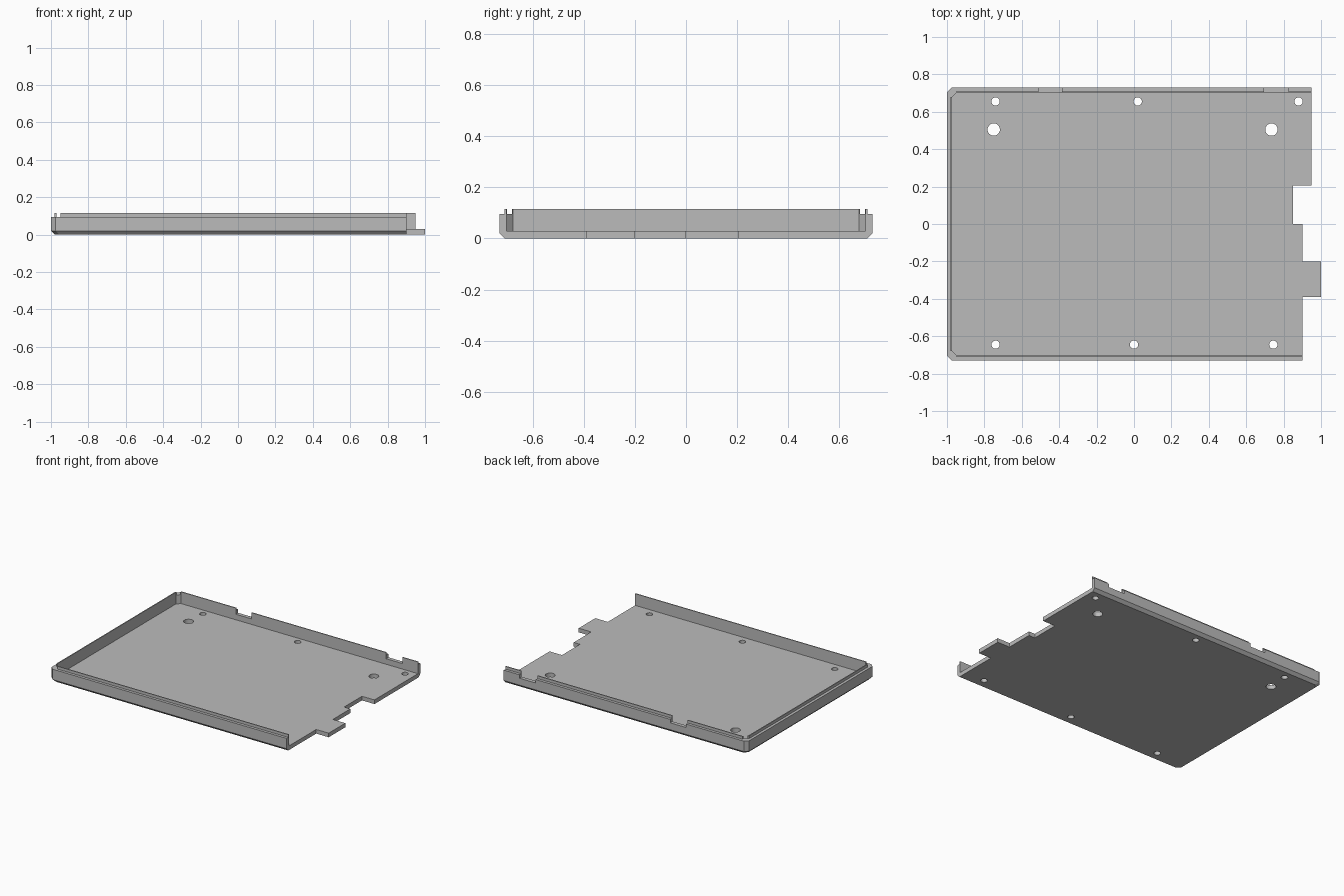
import bpy
import bmesh
import math

cube = bpy.data.objects.get("Cube")
if cube:
    bpy.data.objects.remove(cube, do_unlink=True)

HALF_Y = 0.73
FLOOR, STEP, RIM = 0.03, 0.095, 0.115
CORNER = 0.025

grey = bpy.data.materials.new("plain grey")
grey.use_nodes = True
colour = (0.5, 0.5, 0.5, 1)
grey.diffuse_color = colour
grey.node_tree.nodes["Principled BSDF"].inputs["Base Color"].default_value = colour


def make_object(name, bm):
    bmesh.ops.recalc_face_normals(bm, faces=bm.faces[:])
    mesh = bpy.data.meshes.new(name)
    bm.to_mesh(mesh)
    bm.free()
    mesh.materials.append(grey)
    obj = bpy.data.objects.new(name, mesh)
    bpy.context.collection.objects.link(obj)
    return obj


def prism(bm, outline, z0, z1):
    """Closed vertical prism from a plan outline."""
    low = [bm.verts.new((x, y, z0)) for x, y in outline]
    high = [bm.verts.new((x, y, z1)) for x, y in outline]
    bm.faces.new(low[::-1])
    bm.faces.new(high)
    n = len(outline)
    for i in range(n):
        j = (i + 1) % n
        bm.faces.new((low[i], low[j], high[j], high[i]))


def box(bm, x0, x1, y0, y1, z0, z1):
    prism(bm, [(x0, y0), (x1, y0), (x1, y1), (x0, y1)], z0, z1)


def hole(bm, x, y, radius, sides=32):
    angles = [2 * math.pi * i / sides for i in range(sides)]
    prism(bm, [(x + radius * math.cos(a), y + radius * math.sin(a)) for a in angles],
          -0.1, 0.08)


# Tray: wall profile (inset, height) swept around the three walled sides
bm = bmesh.new()
profile = [(0.02, 0), (0, 0.02), (0, STEP), (0.02, STEP),
           (0.02, RIM), (0.027, RIM), (0.027, FLOOR)]
rings = []
for d, z in profile:
    left, side = -1 + d, HALF_Y - d
    plan = [(1.05, -side), (left + CORNER, -side), (left, -side + CORNER),
            (left, side - CORNER), (left + CORNER, side), (1.05, side)]
    rings.append([bm.verts.new((x, y, z)) for x, y in plan])
for a, b in zip(rings, rings[1:]):
    for i in range(len(a) - 1):
        bm.faces.new((a[i], a[i + 1], b[i + 1], b[i]))
bm.faces.new(rings[0])
bm.faces.new(rings[-1])
bm.faces.new([r[0] for r in rings] + [r[-1] for r in reversed(rings)])
tray = make_object("tray", bm)

# Stepped open end with its tab
bm = bmesh.new()
prism(bm, [(0.9, -0.9), (0.9, -0.39), (1, -0.39), (1, -0.2), (0.9, -0.2), (0.9, 0),
           (0.85, 0), (0.85, 0.205), (0.95, 0.205), (0.95, 0.9), (1.2, 0.9), (1.2, -0.9)],
      -0.2, 0.3)

# Notches in the back wall
for x0, x1 in ((-0.51, -0.385), (0.695, 0.825)):
    box(bm, x0, x1, 0.69, 0.8, 0.07, 0.2)

# Gaps in the thin lip at the two closed corners
for s in (-1, 1):
    y0, y1 = sorted((s * 0.68, s * 0.8))
    box(bm, -1.1, -0.95, y0, y1, STEP, 0.2)

# Screw holes and larger peg holes
for x, y in ((-0.74, 0.655), (0.02, 0.655), (0.88, 0.655),
             (-0.74, -0.645), (0, -0.645), (0.745, -0.645)):
    hole(bm, x, y, 0.022)
for x in (-0.75, 0.735):
    hole(bm, x, 0.505, 0.033)
cutter = make_object("cutter", bm)
cutter.hide_render = True

# Cut the tray and drop the helper
mod = tray.modifiers.new("cutouts", 'BOOLEAN')
mod.operation = 'DIFFERENCE'
mod.solver = 'EXACT'
mod.object = cutter
bpy.context.view_layer.objects.active = tray
tray.select_set(True)
bpy.ops.object.modifier_apply(modifier=mod.name)
bpy.data.objects.remove(cutter, do_unlink=True)
